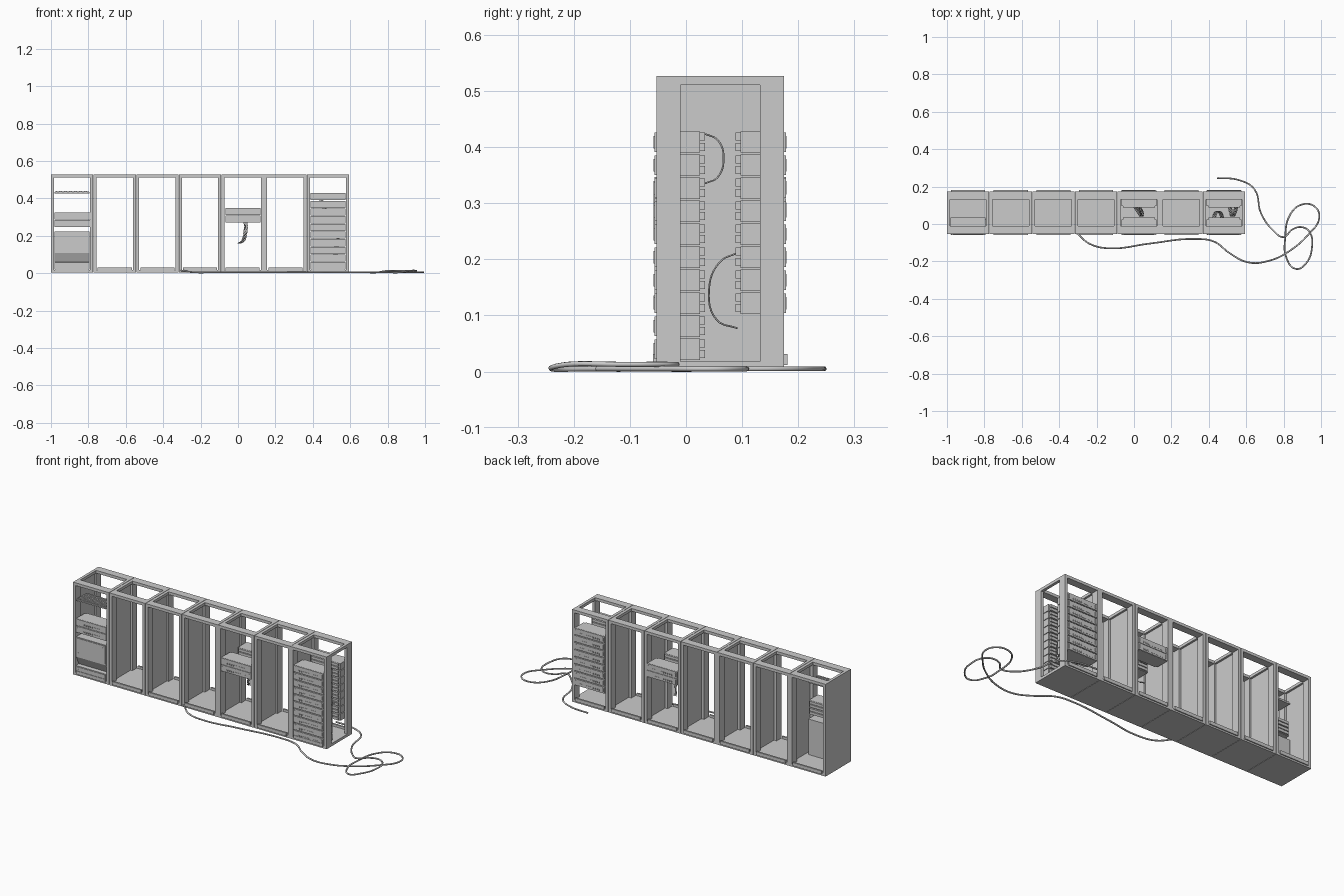
import bpy, bmesh, math
from mathutils import Vector, Matrix

if "Cube" in bpy.data.objects:
    bpy.data.objects.remove(bpy.data.objects["Cube"])

BAYS, PITCH = 7, 0.228
Y0, Y1 = -0.053, 0.175          # cabinet front and back
YM = (Y0 + Y1) / 2
TOP = 0.527


def add_box(bm, x0, x1, y0, y1, z0, z1):
    m = Matrix.Translation(((x0 + x1) / 2, (y0 + y1) / 2, (z0 + z1) / 2)) \
        @ Matrix.Diagonal((x1 - x0, y1 - y0, z1 - z0, 1))
    bmesh.ops.create_cube(bm, size=1, matrix=m)


def finish(name, bm):
    me = bpy.data.meshes.new(name)
    bm.to_mesh(me)
    bm.free()
    ob = bpy.data.objects.new(name, me)
    bpy.context.collection.objects.link(ob)
    return ob


def boxes(name, *dims):
    bm = bmesh.new()
    for d in dims:
        add_box(bm, *d)
    return finish(name, bm)


def cable(name, paths, radius, sides=1):
    cu = bpy.data.curves.new(name, 'CURVE')
    cu.dimensions = '3D'
    cu.bevel_depth = radius
    cu.bevel_resolution = sides
    cu.use_fill_caps = True
    cu.resolution_u = 6
    for pts in paths:
        sp = cu.splines.new('BEZIER')
        sp.bezier_points.add(len(pts) - 1)
        for bp, p in zip(sp.bezier_points, pts):
            bp.co = p
            bp.handle_left_type = bp.handle_right_type = 'AUTO'
    ob = bpy.data.objects.new(name, cu)
    bpy.context.collection.objects.link(ob)
    return ob


# Cabinet bays: floor, posts, top frame, left panel, kick bars
def bay(i):
    x0 = -1 + i * PITCH
    x1 = x0 + PITCH - 0.002
    w, dp, zt = 0.016, 0.043, TOP - 0.016
    boxes(f"bay_floor_{i}", (x0, x1, Y0, Y1, 0.003, 0.018))
    boxes(f"bay_posts_{i}", *[(a, a + w, b, b + dp, 0.018, zt)
                              for a in (x0, x1 - w) for b in (Y0, Y1 - dp)])
    boxes(f"bay_top_frame_{i}",
          (x0, x1, Y0, Y0 + dp, zt, TOP), (x0, x1, Y1 - dp, Y1, zt, TOP),
          (x0, x0 + w, Y0 + dp, Y1 - dp, zt, TOP),
          (x1 - w, x1, Y0 + dp, Y1 - dp, zt, TOP))
    boxes(f"bay_side_panel_{i}", (x0, x0 + 0.005, Y0 + dp, Y1 - dp, 0.018, zt))
    boxes(f"bay_kick_bars_{i}",
          (x0 + 0.022, x1 - 0.022, Y0 - 0.006, Y0 + 0.004, 0.012, 0.031),
          (x0 + 0.022, x1 - 0.022, Y1 - 0.004, Y1 + 0.006, 0.012, 0.031))


for i in range(BAYS):
    bay(i)


# Rack unit: body, faceplate, inner connector block, front ports and handles
def rack_unit(name, i, z, h=0.0375, back=False):
    cx = -1 + (i + 0.5) * PITCH
    hw = 0.094
    d = [(cx - hw, cx + hw, Y0, 0.025, z, z + h),
         (cx - hw, cx + hw, Y0 - 0.003, Y0, z + 0.001, z + h - 0.001)]
    for k in range(2):
        d.append((cx - 0.085, cx + 0.085, 0.025, 0.034,
                  z + 0.003 + k * h / 2, z + h / 2 - 0.001 + k * h / 2))
    for k in range(10):
        a = cx - 0.062 + k * 0.0128
        d.append((a, a + 0.008, Y0 - 0.0045, Y0 - 0.003, z + 0.009, z + 0.017))
    for s in (-1, 1):
        a = cx + s * 0.084
        d.append((a - 0.003, a + 0.003, Y0 - 0.0045, Y0 - 0.003, z + 0.008, z + h - 0.008))
    if back:
        d = [(a, b, 2 * YM - y1, 2 * YM - y0, c, e) for a, b, y0, y1, c, e in d]
    boxes(name, *d)


STEP = 0.041
for k in range(10):
    rack_unit(f"patch_unit_front_{k}", 6, 0.021 + k * STEP)
    if k >= 2:
        rack_unit(f"patch_unit_back_{k}", 6, 0.021 + k * STEP, back=True)
for k in range(2):
    rack_unit(f"switch_unit_front_{k}", 4, 0.272 + k * 0.0385)
    rack_unit(f"switch_unit_back_{k}", 4, 0.272 + k * 0.0385, back=True)

# Console bay: keyboard shelf with keys, two drive units, power cabinet
LX, RX = -0.98, -0.793
bm = bmesh.new()
add_box(bm, LX, RX, Y0, 0.035, 0.427, 0.434)
for r in range(7):
    for c in range(20):
        a, b = LX + 0.005 + c * 0.0089, Y0 + 0.004 + r * 0.012
        add_box(bm, a, a + 0.0072, b, b + 0.0095, 0.434, 0.440)
finish("keyboard_shelf", bm)
rack_unit("drive_unit_upper", 0, 0.288)
rack_unit("drive_unit_lower", 0, 0.248)

# Power cabinet swept from a side profile with a sloped recess
prof = [(0.035, 0.02), (Y0, 0.02), (Y0, 0.058), (-0.03, 0.06), (Y0, 0.108),
        (Y0, 0.222), (0.035, 0.222)]
bm = bmesh.new()
f = bm.faces.new([bm.verts.new((LX, y, z)) for y, z in prof])
ext = bmesh.ops.extrude_face_region(bm, geom=[f])
bmesh.ops.translate(bm, vec=(RX - LX, 0, 0),
                    verts=[v for v in ext['geom'] if isinstance(v, bmesh.types.BMVert)])
bmesh.ops.recalc_face_normals(bm, faces=bm.faces)
finish("power_cabinet", bm)
boxes("power_cabinet_trim", (LX + 0.004, RX - 0.004, Y0 - 0.003, Y0, 0.115, 0.217),
      (LX + 0.004, RX - 0.004, Y0 - 0.003, Y0, 0.024, 0.054),
      *[(a, a + 0.006, Y0 - 0.005, Y0 - 0.003, z, z + 0.006)
        for a in (LX + 0.015, RX - 0.021) for z in (0.036, 0.13, 0.2)])


# Loose patch cable bundles between units
def bundle(name, pts, n=5, gap=0.0045):
    cable(name, [[(x + (k - n / 2) * gap, y, z) for x, y, z in pts] for k in range(n)],
          0.0016)


bundle("patch_cables_upper", [(0.43, 0.033, 0.424), (0.436, 0.056, 0.413),
                              (0.452, 0.067, 0.38), (0.466, 0.056, 0.346),
                              (0.475, 0.033, 0.335)])
bundle("patch_cables_lower", [(0.55, 0.092, 0.212), (0.54, 0.06, 0.195),
                              (0.53, 0.041, 0.145), (0.522, 0.055, 0.092),
                              (0.515, 0.092, 0.077)])
bundle("switch_cables", [(0.03, 0.09, 0.292), (0.042, 0.066, 0.27),
                         (0.042, 0.042, 0.222), (0.03, 0.058, 0.175),
                         (0.01, 0.088, 0.16)])

# Long floor cable with two loops
path = [(-.305, -.05), (-.235, -.107), (-.13, -.13), (.08, -.105), (.32, -.08),
        (.43, -.095), (.51, -.155), (.61, -.205), (.72, -.197), (.83, -.145),
        (.935, -.053), (.99, .03), (.97, .09), (.9, .105), (.835, .05), (.808, -.08),
        (.813, -.175), (.865, -.24), (.92, -.21), (.952, -.12), (.94, -.045),
        (.9, -.017), (.845, -.03), (.80, -.07), (.75, -.04), (.68, .055),
        (.643, .187), (.56, .235), (.445, .246)]
pts = []
for k, (x, y) in enumerate(path):
    z = 0.013 if 18 <= k <= 23 else 0.005
    pts.append((x, y, 0.014 if k == 0 else z))
cable("floor_cable", [pts], 0.0045, 2)
